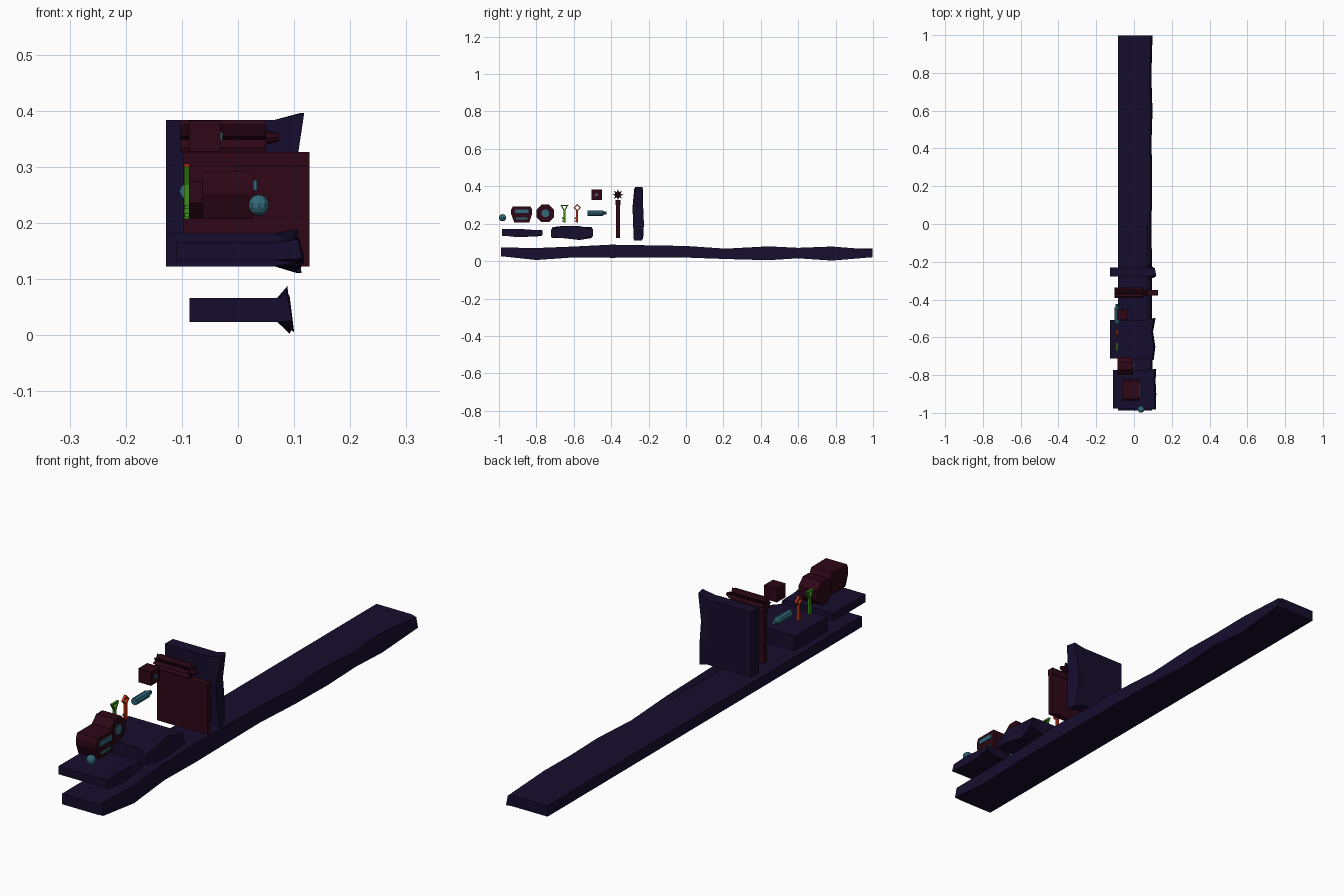
import bpy, bmesh
from math import cos, sin, pi

if "Cube" in bpy.data.objects:
    bpy.data.objects.remove(bpy.data.objects["Cube"])


def material(name, rgb):
    m = bpy.data.materials.new(name)
    m.diffuse_color = (*rgb, 1)
    m.use_nodes = True
    m.node_tree.nodes["Principled BSDF"].inputs["Base Color"].default_value = m.diffuse_color
    return m


STONE = material("dark_stone", (0.008, 0.004, 0.026))
MAROON = material("maroon", (0.026, 0.002, 0.008))
CYAN = material("teal", (0.03, 0.14, 0.19))
GREEN = material("green", (0.05, 0.26, 0.010))
RED = material("red", (0.5, 0.035, 0.008))


def finish(bm, name, mat):
    bmesh.ops.recalc_face_normals(bm, faces=bm.faces)
    me = bpy.data.meshes.new(name)
    bm.to_mesh(me)
    bm.free()
    me.materials.append(mat)
    ob = bpy.data.objects.new(name, me)
    bpy.context.collection.objects.link(ob)
    return ob


def loft(name, loops, mat, caps=None, closed=False):
    """Skin consecutive loops of points; caps lists the corner indices of end faces."""
    bm = bmesh.new()
    rows = [[bm.verts.new(p) for p in lp] for lp in loops]
    n = len(rows[0])
    for a, b in list(zip(rows, rows[1:])) + ([(rows[-1], rows[0])] if closed else []):
        for i in range(n):
            j = (i + 1) % n
            bm.faces.new((a[i], a[j], b[j], b[i]))
    if not closed:
        for row in (rows[0], rows[-1]):
            for ids in caps or [range(n)]:
                bm.faces.new([row[i] for i in ids])
    return finish(bm, name, mat)


def ngon(n, r, cy, cz, turn=0.0, r2=None):
    radii = (r, r2 or r)
    return [(cy + radii[i % 2] * cos(turn + 2 * pi * i / n),
             cz + radii[i % 2] * sin(turn + 2 * pi * i / n)) for i in range(n)]


def rect(y0, y1, z0, z1):
    return [(y0, z0), (y1, z0), (y1, z1), (y0, z1)]


def prism_x(name, profile, x0, x1, mat):
    return loft(name, [[(x, y, z) for y, z in profile] for x in (x0, x1)], mat)


def frame_x(name, outer, inner, x0, x1, mat):
    loops = [[(x, y, z) for y, z in lp] for lp, x in
             ((outer, x0), (outer, x1), (inner, x1), (inner, x0))]
    return loft(name, loops, mat, closed=True)


def ledge(name, x0, xf, lo, hi, stations, flare=0.0, upright=False):
    """Slab with a straight left side and a ragged right edge.
    stations: (position, edge top, edge bottom, edge x)."""
    loops = []
    last = len(stations) - 1
    for k, (t, top, bot, xe) in enumerate(stations):
        te = t + (flare if k == last else -flare if k == 0 else 0)
        pts = [(x0, t, lo), (x0, t, hi), (xf, t, hi),
               (xe, te, top), (xe + 0.008, te, bot), (xf, t, lo)]
        loops.append([(x, h, t) if upright else (x, t, h) for x, t, h in pts])
    return loft(name, loops, STONE, caps=[(0, 1, 2, 5), (2, 3, 4, 5)])


# long ground ledge
ledge("long_ledge", -0.086, 0.07, 0.024, 0.067, [
    (-0.988, 0.073, 0.026, 0.088), (-0.8, 0.070, 0.006, 0.092),
    (-0.6, 0.078, 0.020, 0.086), (-0.4, 0.088, 0.018, 0.088),
    (0.0, 0.081, 0.019, 0.085), (0.22, 0.066, 0.011, 0.088),
    (0.44, 0.079, 0.005, 0.085), (0.6, 0.071, 0.015, 0.090),
    (0.78, 0.078, 0.003, 0.084), (0.998, 0.061, 0.021, 0.090)])

# two short ledges
ledge("front_ledge", -0.11, 0.065, 0.134, 0.166, [
    (-0.978, 0.171, 0.137, 0.107), (-0.90, 0.173, 0.128, 0.11),
    (-0.83, 0.168, 0.131, 0.106), (-0.773, 0.164, 0.141, 0.11)], 0.005)
ledge("middle_ledge", -0.128, 0.065, 0.123, 0.182, [
    (-0.712, 0.168, 0.130, 0.096), (-0.65, 0.189, 0.122, 0.105),
    (-0.57, 0.187, 0.113, 0.093), (-0.507, 0.172, 0.134, 0.106)], 0.009)

# upright wall panel
ledge("wall_panel", -0.128, 0.065, -0.277, -0.229, [
    (0.123, -0.236, -0.279, 0.105), (0.20, -0.225, -0.283, 0.098),
    (0.29, -0.229, -0.286, 0.094), (0.384, -0.234, -0.272, 0.110)], 0.012, True)

# door slab with a collar
prism_x("door", rect(-0.374, -0.354, 0.123, 0.325), -0.097, 0.127, MAROON)
prism_x("door_collar", rect(-0.378, -0.350, 0.300, 0.327), -0.097, 0.127, MAROON)

# star-shaped roller with a tapered tip
prism_x("star_roller", ngon(16, 0.029, -0.364, 0.355, 0, 0.015), -0.103, 0.05, MAROON)
loft("roller_tip", [[(x, y, z) for y, z in ngon(8, r, -0.364, 0.353)]
                    for x, r in ((0.05, 0.013), (0.073, 0.007))], MAROON)

# small cube with a dark stud
prism_x("cube", rect(-0.506, -0.450, 0.328, 0.383), -0.087, -0.031, MAROON)
prism_x("cube_stud", ngon(4, 0.011, -0.478, 0.355, pi / 4), -0.031, -0.028, CYAN)

# pointed capsule lying along y
loft("capsule", [[(x, y, z) for x, z in ngon(8, r, -0.09, 0.257)]
                 for y, r in ((-0.527, 0.0145), (-0.446, 0.0145),
                              (-0.438, 0.009), (-0.424, 0.007))], CYAN)


# two keys, one triangular bow and one diamond bow
def key(name, y, outer, inner, neck, mat):
    shift = lambda pts: [(y + a, b) for a, b in pts]
    frame_x(name + "_bow", shift(outer), shift(inner), -0.096, -0.086, mat)
    prism_x(name + "_stem", rect(y - 0.005, y + 0.005, 0.207, neck), -0.096, -0.086, mat)
    for z in (0.211, 0.225):
        prism_x(name + "_tooth", rect(y - 0.013, y - 0.005, z, z + 0.007), -0.095, -0.087, mat)


key("green_key", -0.65, [(-0.022, 0.301), (0, 0.262), (0.022, 0.301)],
    [(-0.012, 0.295), (0, 0.274), (0.012, 0.295)], 0.268, GREEN)
key("red_key", -0.582, [(-0.02, 0.285), (0, 0.265), (0.02, 0.285), (0, 0.305)],
    [(-0.012, 0.285), (0, 0.273), (0.012, 0.285), (0, 0.297)], 0.270, RED)

# eight-sided drum with a teal hub
prism_x("drum", ngon(8, 0.051, -0.752, 0.255, pi / 8), -0.087, -0.004, MAROON)
prism_x("drum_hub", ngon(8, 0.022, -0.752, 0.255, pi / 8), -0.004, 0.0, CYAN)

# faceted machine block with two teal bars
prism_x("machine", [(-0.918, 0.207), (-0.838, 0.207), (-0.823, 0.252), (-0.823, 0.275),
                    (-0.832, 0.293), (-0.926, 0.293), (-0.935, 0.275), (-0.935, 0.252)],
        -0.063, 0.028, MAROON)
prism_x("machine_bar", rect(-0.914, -0.842, 0.258, 0.277), 0.028, 0.034, CYAN)
prism_x("machine_bar_low", rect(-0.908, -0.848, 0.222, 0.232), 0.028, 0.032, CYAN)

# small round ball
bm = bmesh.new()
bmesh.ops.create_uvsphere(bm, u_segments=10, v_segments=7, radius=0.019)
bmesh.ops.translate(bm, verts=bm.verts, vec=(0.037, -0.981, 0.232))
finish(bm, "ball", CYAN)
